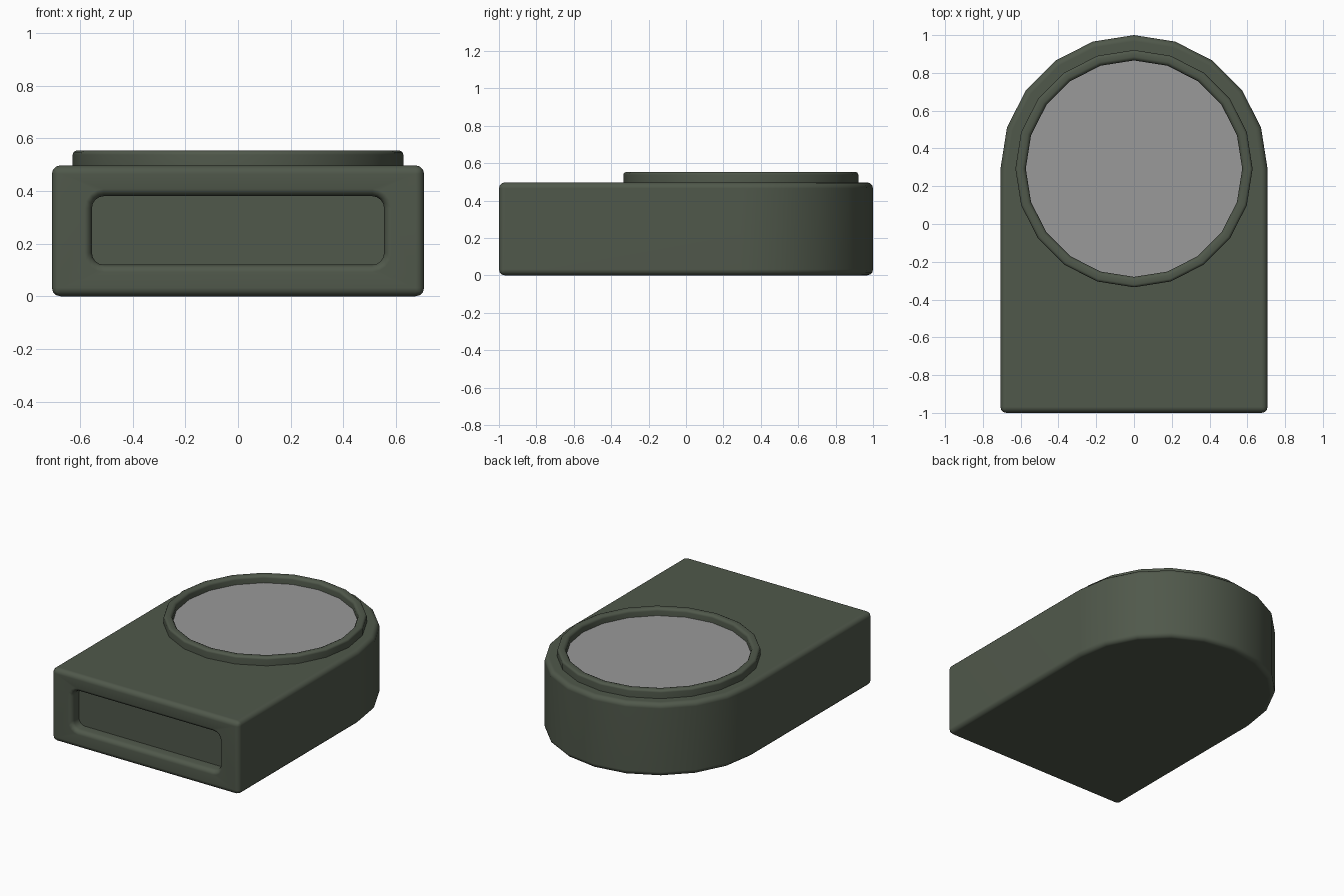
import bpy, bmesh, math
from mathutils import Vector

if "Cube" in bpy.data.objects:
    bpy.data.objects.remove(bpy.data.objects["Cube"])

CY, R, N = 0.293, 0.707, 20     # centre of the rounded end, its radius, sides


def material(name, rgb):
    m = bpy.data.materials.new(name)
    m.diffuse_color = (*rgb, 1)
    m.use_nodes = True
    m.node_tree.nodes["Principled BSDF"].inputs["Base Color"].default_value = m.diffuse_color
    return m


green = material("dark olive green", (0.080, 0.098, 0.070))
grey = material("mid grey", (0.32, 0.32, 0.32))


def loft(rings, closed=False):
    """Skin equal-length rings of points; cap the ends or join last to first."""
    bm = bmesh.new()
    vs = [[bm.verts.new(p) for p in ring] for ring in rings]
    n = len(vs[0])
    pairs = list(zip(vs, vs[1:])) + ([(vs[-1], vs[0])] if closed else [])
    for a, b in pairs:
        for i in range(n):
            j = (i + 1) % n
            bm.faces.new((a[i], a[j], b[j], b[i]))
    if not closed:
        bm.faces.new(vs[0])
        bm.faces.new(vs[-1])
    bmesh.ops.recalc_face_normals(bm, faces=bm.faces)
    return bm


def finish(bm, name, mat):
    me = bpy.data.meshes.new(name)
    bm.to_mesh(me)
    bm.free()
    me.materials.append(mat)
    ob = bpy.data.objects.new(name, me)
    bpy.context.collection.objects.link(ob)
    return ob


def select(ob):
    bpy.ops.object.select_all(action='DESELECT')
    ob.select_set(True)
    bpy.context.view_layer.objects.active = ob


def smooth(ob, angle=35):
    select(ob)
    bpy.ops.object.shade_smooth_by_angle(angle=math.radians(angle))
    w = ob.modifiers.new("clean_normals", 'WEIGHTED_NORMAL')
    w.keep_sharp = True


def circle(r, z):
    return [(r * math.cos(i * math.tau / N), CY + r * math.sin(i * math.tau / N), z)
            for i in range(N)]


def rounded_slot(y, grow):
    """Rounded rectangle in the xz plane, enlarged by grow."""
    hx, hz, r = 0.555 + grow, 0.13 + grow, 0.045 + grow
    pts = []
    for k, (sx, sz) in enumerate([(1, 1), (-1, 1), (-1, -1), (1, -1)]):
        for i in range(5):
            a = math.pi / 2 * (k + i / 4)
            pts.append((sx * (hx - r) + r * math.cos(a), y,
                        0.25 + sz * (hz - r) + r * math.sin(a)))
    return pts


# body: square front, half-round back, softened edges
def outline(z):
    arc = [(R * math.cos(i * math.tau / N), CY + R * math.sin(i * math.tau / N), z)
           for i in range(N // 2 + 1)]
    return arc + [(-R, -1, z), (R, -1, z)]


bm = loft([outline(0), outline(0.497)])
edges = []
for e in bm.edges:
    a, b = (v.co for v in e.verts)
    rim = abs(a.z - b.z) < 1e-4
    front_corner = a.y < -0.99 and b.y < -0.99
    if rim or front_corner:
        edges.append(e)
bmesh.ops.bevel(bm, geom=edges, offset=0.032, segments=3, profile=0.5,
                affect='EDGES', clamp_overlap=True)
body = finish(bm, "body", green)

# recessed front slot with a softened mouth
cutter = finish(loft([rounded_slot(-1.02, 0.045), rounded_slot(-1.0, 0.028),
                      rounded_slot(-0.988, 0.009), rounded_slot(-0.97, 0.0),
                      rounded_slot(-0.92, 0.0)]), "slot_cutter", green)
cutter.hide_render = True
cut = body.modifiers.new("slot", 'BOOLEAN')
cut.operation, cut.solver, cut.object = 'DIFFERENCE', 'EXACT', cutter
select(body)
bpy.ops.object.modifier_apply(modifier="slot")
bpy.data.objects.remove(cutter, do_unlink=True)
smooth(body)

# raised rim around the disc
profile = [(0.628, 0.485), (0.628, 0.538), (0.624, 0.548), (0.614, 0.553),
           (0.592, 0.553), (0.580, 0.548), (0.573, 0.536), (0.573, 0.485)]
smooth(finish(loft([circle(r, z) for r, z in profile], closed=True), "rim", green), 50)

# flat disc sunk inside the rim
finish(loft([circle(0.576, 0.488), circle(0.576, 0.504)]), "disc", grey)
